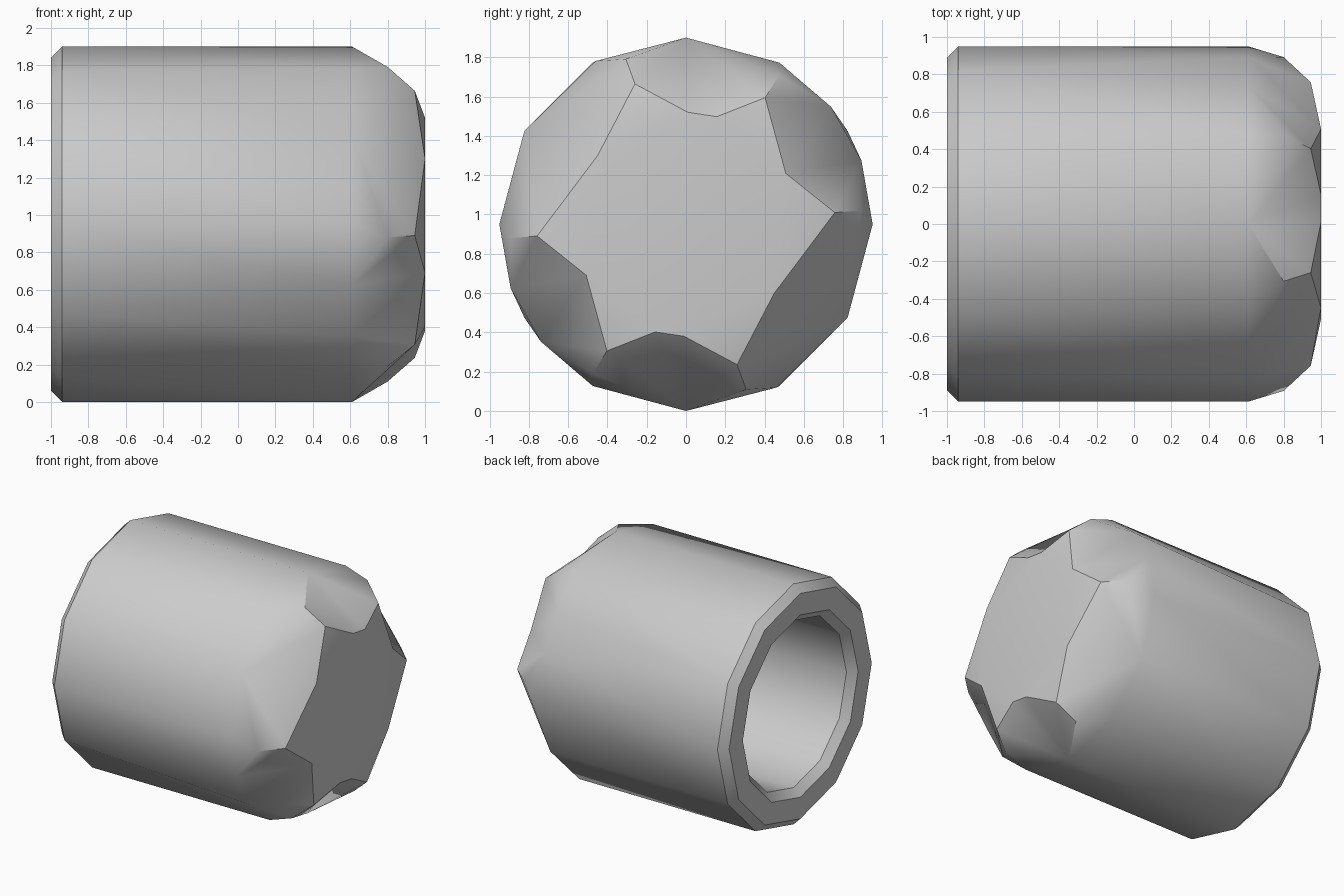
import bpy, bmesh
from math import radians, sin, cos

cube = bpy.data.objects.get("Cube")
if cube:
    bpy.data.objects.remove(cube, do_unlink=True)

R = 0.95
SIDES = 12
bm = bmesh.new()


def point(x, r, deg):
    a = radians(deg)
    return bm.verts.new((x, r * cos(a), R + r * sin(a)))


def ring(x, r):
    return [point(x, r, 360 * i / SIDES) for i in range(SIDES)]


def face(*verts):
    bm.faces.new(verts)


# Open end: outer chamfer, flat lip, inner chamfer, bore and bore floor
rings = [ring(x, r) for x, r in
         [(-0.94, R), (-1, 0.89), (-1, 0.72), (-0.94, 0.66), (0.6, 0.66)]]
for a, b in zip(rings, rings[1:]):
    for i in range(SIDES):
        j = (i + 1) % SIDES
        face(a[i], a[j], b[j], b[i])
face(*rings[-1])

# Six scallops around the closed end; the pattern repeats after half a turn
# (corner angle, ridge angle, rim angles, front angles)
pattern = [(0, 4.5, [20, 39], [27]),
           (60, 58, [90], [74, 89]),
           (119, 110, [150], [142])]
scallops = []
for turn in (0, 180):
    for corner, ridge, rim, front in pattern:
        scallops.append((point(0.61, R, corner + turn),
                         point(0.8, 0.895, ridge + turn),
                         point(0.945, 0.76, ridge + turn),
                         [point(0.61, R, d + turn) for d in rim],
                         [point(1, 0.57, d + turn) for d in front]))

shoulder, front_loop = [], []
for k, (c0, low0, high0, rim, front) in enumerate(scallops):
    c1, low1, high1, _, next_front = scallops[(k + 1) % len(scallops)]
    face(c0, rim[0], low0)
    face(rim[-1], c1, low1)
    face(low0, rim[0], high0)
    face(high0, rim[0], front[0])
    face(rim[-1], low1, high1)
    face(rim[-1], high1, front[-1])
    if len(rim) > 1:
        face(rim[0], rim[1], front[0])
    if len(front) > 1:
        face(rim[0], front[1], front[0])
    face(high1, next_front[0], front[-1])
    shoulder += [(c0, 2 * k)] + [(v, 2 * k + 1) for v in rim]
    front_loop += front
face(*front_loop)

# Outer wall between the open end and the shoulder
back = rings[0]
for n, (v, i) in enumerate(shoulder):
    w, j = shoulder[(n + 1) % len(shoulder)]
    face(back[i], w, v)
    if i != j:
        face(back[i], back[j], w)

bmesh.ops.recalc_face_normals(bm, faces=bm.faces)
mesh = bpy.data.meshes.new("cap_body")
bm.to_mesh(mesh)
bm.free()
cap = bpy.data.objects.new("cap_body", mesh)
bpy.context.collection.objects.link(cap)

# Plain grey material
grey = bpy.data.materials.new("plain_grey")
grey.use_nodes = True
colour = (0.6, 0.6, 0.6, 1)
grey.diffuse_color = colour
grey.node_tree.nodes["Principled BSDF"].inputs["Base Color"].default_value = colour
mesh.materials.append(grey)

bpy.ops.object.select_all(action="DESELECT")
cap.select_set(True)
bpy.context.view_layer.objects.active = cap
bpy.ops.object.shade_smooth_by_angle(angle=radians(35))
